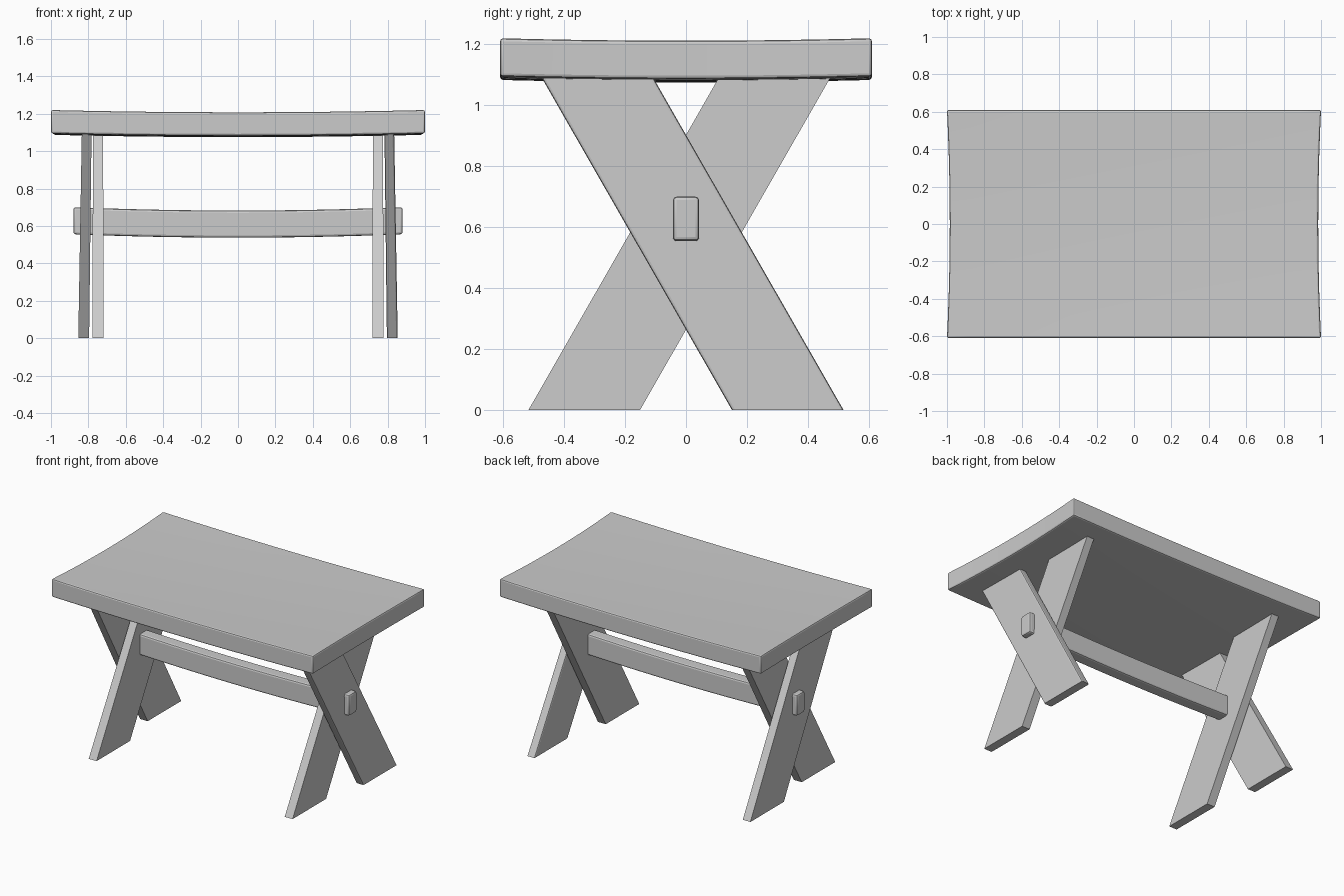
import bpy
import bmesh
from mathutils import Vector

cube = bpy.data.objects.get("Cube")
if cube:
    bpy.data.objects.remove(cube, do_unlink=True)

GREY = (0.6, 0.6, 0.6, 1.0)
wood = bpy.data.materials.new("plain grey")
wood.use_nodes = True
wood.diffuse_color = GREY
wood.node_tree.nodes["Principled BSDF"].inputs["Base Color"].default_value = GREY


def plank(name, shape, warp, bevel, cuts, end_bevel=True):
    """Box from a corner shape, bevelled, sliced along axes, then warped."""
    bm = bmesh.new()
    bmesh.ops.create_cube(bm, size=2)
    long_edges = [e for e in bm.edges if abs(e.verts[0].co.z - e.verts[1].co.z) > 1]
    for v in bm.verts:
        v.co = shape(v.co)
    edges = bm.edges[:] if end_bevel else long_edges
    bmesh.ops.bevel(bm, geom=edges, offset=bevel, segments=2,
                    profile=0.5, affect='EDGES')
    # slices that let the straight plank bend smoothly
    for axis, half, start, count in cuts:
        for i in range(1, count):
            normal = Vector((0, 0, 0))
            normal[axis] = 1
            at = start + 2 * half * i / count
            bmesh.ops.bisect_plane(bm, geom=bm.verts[:] + bm.edges[:] + bm.faces[:],
                                   plane_co=normal * at, plane_no=normal)
    for v in bm.verts:
        v.co = warp(v.co)
    bmesh.ops.recalc_face_normals(bm, faces=bm.faces[:])
    mesh = bpy.data.meshes.new(name)
    bm.to_mesh(mesh)
    bm.free()
    mesh.materials.append(wood)
    obj = bpy.data.objects.new(name, mesh)
    bpy.context.collection.objects.link(obj)
    bpy.ops.object.select_all(action='DESELECT')
    obj.select_set(True)
    bpy.context.view_layer.objects.active = obj
    bpy.ops.object.shade_smooth_by_angle(angle=0.35)
    return obj


# Dished tabletop with slightly hollow short ends
HALF_Y = 0.61


def dish(co):
    across = (co.y / HALF_Y) ** 2
    return Vector((co.x * (0.985 + 0.015 * across), co.y,
                   co.z + 0.012 * co.x ** 2 + 0.008 * across))


plank("tabletop",
      lambda c: Vector((c.x, c.y * HALF_Y, 1.1375 + c.z * 0.0625)),
      dish, 0.01, [(0, 1, -1, 16), (1, HALF_Y, -HALF_Y, 10)])

# Sagging stretcher whose ends poke through the legs
plank("stretcher",
      lambda c: Vector((c.x * 0.88, c.y * 0.043, 0.61 + c.z * 0.0725)),
      lambda c: Vector((c.x, c.y, c.z + 0.018 * (c.x / 0.88) ** 2)),
      0.012, [(0, 0.88, -0.88, 16)])

# Crossed legs: the outer one leans forward, the inner one backward
LEG_TOP = 1.1


def leg(name, side, lean, x_bottom, x_top, thick_bottom, thick_top):
    def shape(c):
        t = (c.z + 1) / 2
        middle = x_bottom + (x_top - x_bottom) * t
        half = (thick_bottom + (thick_top - thick_bottom) * t) / 2
        y = 0.334 - 0.63 * t + c.y * 0.183
        return Vector((side * (middle + c.x * half), lean * y, t * LEG_TOP))
    plank(name, shape, lambda c: c, 0.009, [], end_bevel=False)


for side, label in ((1, "left"), (-1, "right")):
    leg("outer_leg_" + label, side, 1, 0.825, 0.809, 0.058, 0.052)
    leg("inner_leg_" + label, side, -1, 0.749, 0.748, 0.06, 0.054)
